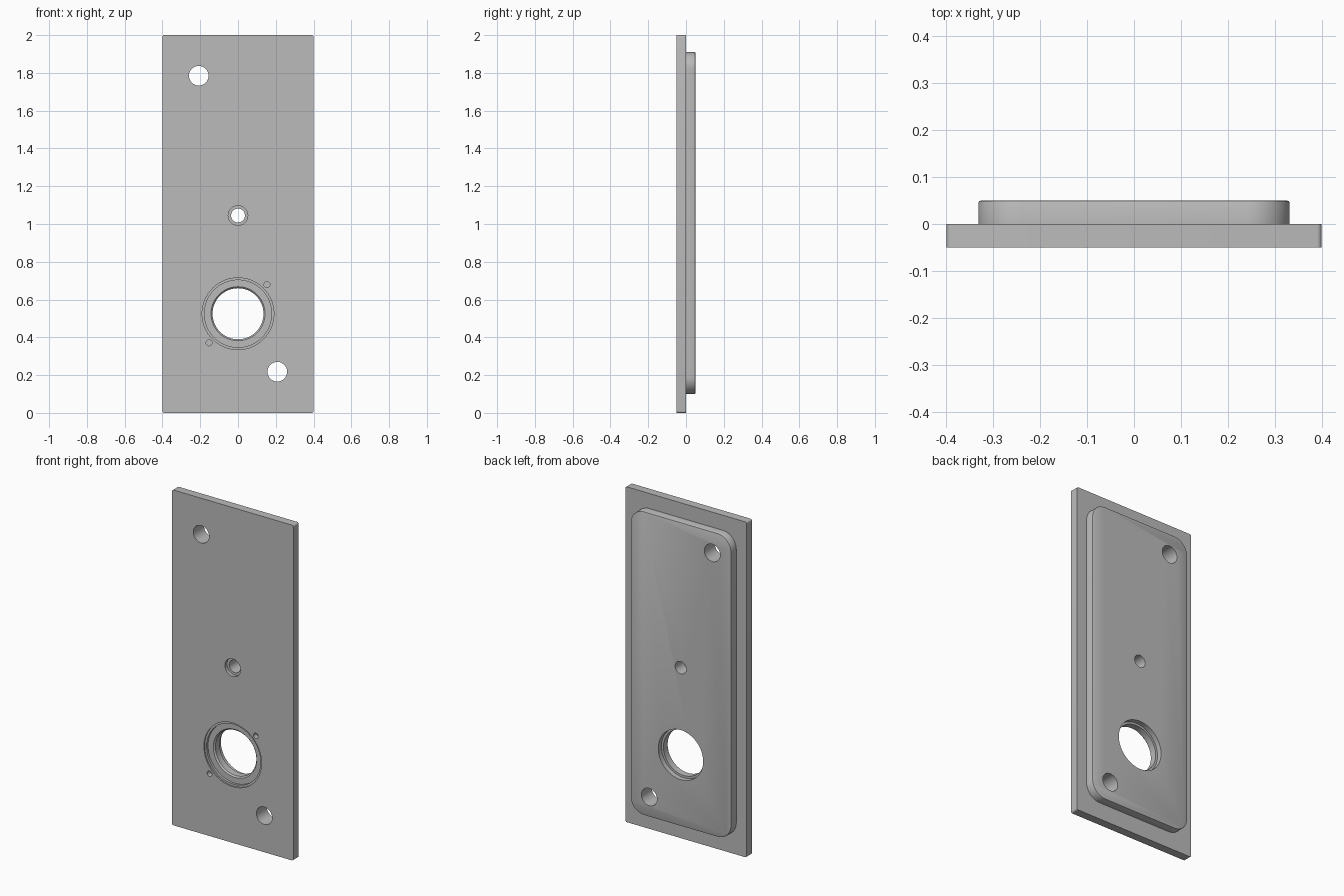
import bpy, bmesh, math

cube = bpy.data.objects.get("Cube")
if cube:
    bpy.data.objects.remove(cube, do_unlink=True)

grey = bpy.data.materials.new("plain grey")
grey.use_nodes = True
colour = (0.5, 0.5, 0.5, 1)
grey.diffuse_color = colour
grey.node_tree.nodes["Principled BSDF"].inputs["Base Color"].default_value = colour


def make_object(name, bm):
    bmesh.ops.recalc_face_normals(bm, faces=bm.faces)
    mesh = bpy.data.meshes.new(name)
    bm.to_mesh(mesh)
    bm.free()
    mesh.materials.append(grey)
    obj = bpy.data.objects.new(name, mesh)
    bpy.context.collection.objects.link(obj)
    return obj


def slab(name, half_x, z0, z1, y0, y1, radius, segments, rim=0):
    """Rounded rectangle extruded along y, with an optional chamfer on its back rim."""
    bm = bmesh.new()
    outline = []
    corners = [(1, 1), (-1, 1), (-1, -1), (1, -1)]
    for i, (sx, sz) in enumerate(corners):
        cx = sx * (half_x - radius)
        cz = z1 - radius if sz > 0 else z0 + radius
        for k in range(segments + 1):
            a = (i + k / segments) * math.pi / 2
            outline.append((cx + radius * math.cos(a), cz + radius * math.sin(a)))
    front = bm.faces.new([bm.verts.new((x, y0, z)) for x, z in outline])
    moved = bmesh.ops.extrude_face_region(bm, geom=[front], use_keep_orig=True)["geom"]
    verts = [g for g in moved if isinstance(g, bmesh.types.BMVert)]
    bmesh.ops.translate(bm, verts=verts, vec=(0, y1 - y0, 0))
    if rim:
        edges = [e for e in bm.edges if all(abs(v.co.y - y1) < 1e-5 for v in e.verts)]
        bmesh.ops.bevel(bm, geom=edges, offset=rim, segments=2, profile=0.5, affect='EDGES')
    return make_object(name, bm)


def bore(name, x, z, profile, sides):
    """Solid turned about the y axis from (radius, y) pairs, used as a cutter."""
    bm = bmesh.new()
    rings = []
    for r, y in profile:
        angles = [2 * math.pi * k / sides for k in range(sides)]
        rings.append([bm.verts.new((x + r * math.cos(a), y, z + r * math.sin(a))) for a in angles])
    for a, b in zip(rings, rings[1:]):
        for k in range(sides):
            n = (k + 1) % sides
            bm.faces.new((a[k], a[n], b[n], b[k]))
    bm.faces.new(rings[0])
    bm.faces.new(rings[-1])
    obj = make_object(name, bm)
    obj.hide_render = True
    obj.hide_set(True)
    return obj


FRONT, BACK, OUT = -0.05, 0.05, 0.1

# Base plate and the raised pad on its back
plate = slab("face_plate", 0.4, 0, 2, FRONT, 0, 0.01, 4)
pad = slab("back_pad", 0.332, 0.1, 1.91, -0.02, BACK, 0.09, 12, 0.005)

# Stepped main bore, counterbored centre hole, two through holes, two blind pin holes
cutters = [
    bore("main_bore", 0, 0.525,
         [(0.19, -OUT), (0.19, -0.042), (0.178, -0.042), (0.178, -0.028), (0.143, -0.028),
          (0.135, -0.02), (0.135, 0.02), (0.148, 0.02), (0.148, OUT)], 64),
    bore("centre_hole", 0, 1.045,
         [(0.052, -OUT), (0.052, -0.03), (0.037, -0.03), (0.037, OUT)], 32),
]
for side, x, z in (("upper", -0.208, 1.785), ("lower", 0.208, 0.218)):
    cutters.append(bore(side + "_through_hole", x, z, [(0.052, -OUT), (0.052, OUT)], 32))
for side, s in (("upper", 1), ("lower", -1)):
    cutters.append(bore(side + "_pin_hole", s * 0.153, 0.525 + s * 0.154,
                        [(0.016, -OUT), (0.016, -0.02)], 20))


def apply_boolean(target, other, operation):
    mod = target.modifiers.new(operation.title(), 'BOOLEAN')
    mod.operation = operation
    mod.solver = 'EXACT'
    mod.object = other
    bpy.context.view_layer.objects.active = target
    bpy.ops.object.modifier_apply(modifier=mod.name)


# Join the pad to the plate, then cut every hole
apply_boolean(plate, pad, 'UNION')
bpy.data.objects.remove(pad, do_unlink=True)
for cutter in cutters:
    apply_boolean(plate, cutter, 'DIFFERENCE')
    bpy.data.objects.remove(cutter, do_unlink=True)

bpy.ops.object.select_all(action='DESELECT')
plate.select_set(True)
bpy.context.view_layer.objects.active = plate
bpy.ops.object.shade_smooth_by_angle(angle=math.radians(30))
